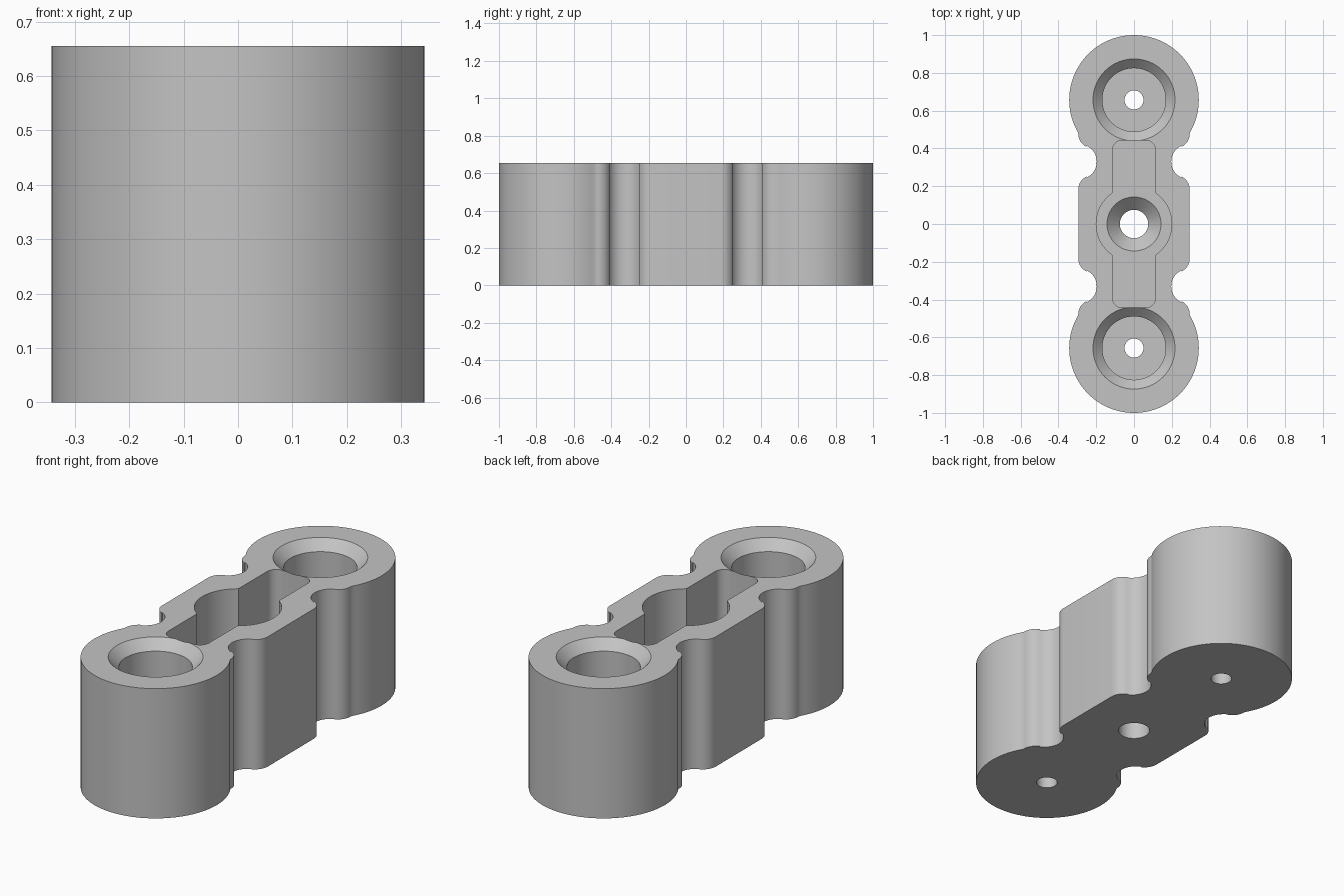
import bpy, bmesh
from math import sin, cos, radians, pi

HEIGHT, END_Y = 0.655, 0.657
SLOT_FLOOR, BORE_FLOOR = 0.2, 0.2

cube = bpy.data.objects.get("Cube")
if cube:
    bpy.data.objects.remove(cube, do_unlink=True)

grey = bpy.data.materials.new("plain grey")
grey.use_nodes = True
colour = (0.55, 0.55, 0.55, 1)
grey.diffuse_color = colour
grey.node_tree.nodes["Principled BSDF"].inputs["Base Color"].default_value = colour


def arc(cx, cy, r, start, end, steps):
    angles = [radians(start + (end - start) * i / steps) for i in range(steps + 1)]
    return [(cx + r * cos(a), cy + r * sin(a)) for a in angles]


def finish(name, bm):
    bmesh.ops.recalc_face_normals(bm, faces=bm.faces)
    mesh = bpy.data.meshes.new(name)
    bm.to_mesh(mesh)
    bm.free()
    mesh.materials.append(grey)
    obj = bpy.data.objects.new(name, mesh)
    bpy.context.collection.objects.link(obj)
    return obj


def prism(name, outline, z0, z1):
    """Extrude a closed outline from z0 to z1."""
    bm = bmesh.new()
    base = bm.faces.new([bm.verts.new((x, y, z0)) for x, y in outline])
    ext = bmesh.ops.extrude_face_region(bm, geom=[base])
    for v in ext["geom"]:
        if isinstance(v, bmesh.types.BMVert):
            v.co.z = z1
    return finish(name, bm)


def lathe(name, profile, y, steps=64):
    """Closed solid of revolution from (radius, z) pairs."""
    bm = bmesh.new()
    rings = [[bm.verts.new((r * cos(2 * pi * i / steps), y + r * sin(2 * pi * i / steps), z))
              for i in range(steps)] for r, z in profile]
    for a, b in zip(rings, rings[1:]):
        for i in range(steps):
            j = (i + 1) % steps
            bm.faces.new((a[i], a[j], b[j], b[i]))
    bm.faces.new(rings[0])
    bm.faces.new(rings[-1])
    return finish(name, bm)


def mirrored(quarter):
    """Complete an outline quarter (running from +x to +y) in both axes."""
    half = quarter + [(-x, y) for x, y in reversed(quarter)]
    full = half + [(-x, -y) for x, y in half]
    return [p for i, p in enumerate(full)
            if abs(p[0] - full[i - 1][0]) + abs(p[1] - full[i - 1][1]) > 1e-5]


# Body outline: waist side, rounded notch, round end
quarter = (arc(0.22, 0.183, 0.075, 0, 64.5, 8)
           + arc(0.29, 0.33, 0.093, 244.5, 115.5, 16)
           + arc(0.22, 0.477, 0.075, -64.5, 0, 8)
           + arc(0, END_Y, 0.343, -30.4, 90, 32))
body = prism("connector_body", mirrored(quarter), 0, HEIGHT)

# Central slot, countersunk centre hole and chamfered end bores
slot = mirrored(arc(0.063, 0.393, 0.05, 0, 90, 8))
cutters = [prism("slot_cutter", slot, SLOT_FLOOR, HEIGHT + 0.1),
           lathe("centre_hole_cutter", [(0.075, -0.1), (0.075, SLOT_FLOOR - 0.068),
                                        (0.143, SLOT_FLOOR), (0.2, SLOT_FLOOR),
                                        (0.2, HEIGHT + 0.1)], 0)]
for side, y in (("front", -END_Y), ("back", END_Y)):
    cutters.append(lathe(side + "_bore_cutter",
                         [(0.05, -0.1), (0.05, BORE_FLOOR), (0.168, BORE_FLOOR),
                          (0.168, HEIGHT - 0.049), (0.217, HEIGHT), (0.237, HEIGHT + 0.02)], y))

bpy.ops.object.select_all(action="DESELECT")
body.select_set(True)
bpy.context.view_layer.objects.active = body
for cutter in cutters:
    mod = body.modifiers.new(cutter.name, "BOOLEAN")
    mod.operation, mod.solver, mod.object = "DIFFERENCE", "EXACT", cutter
    bpy.ops.object.modifier_apply(modifier=mod.name)
    bpy.data.objects.remove(cutter, do_unlink=True)

bpy.ops.object.shade_smooth_by_angle(angle=radians(30))
